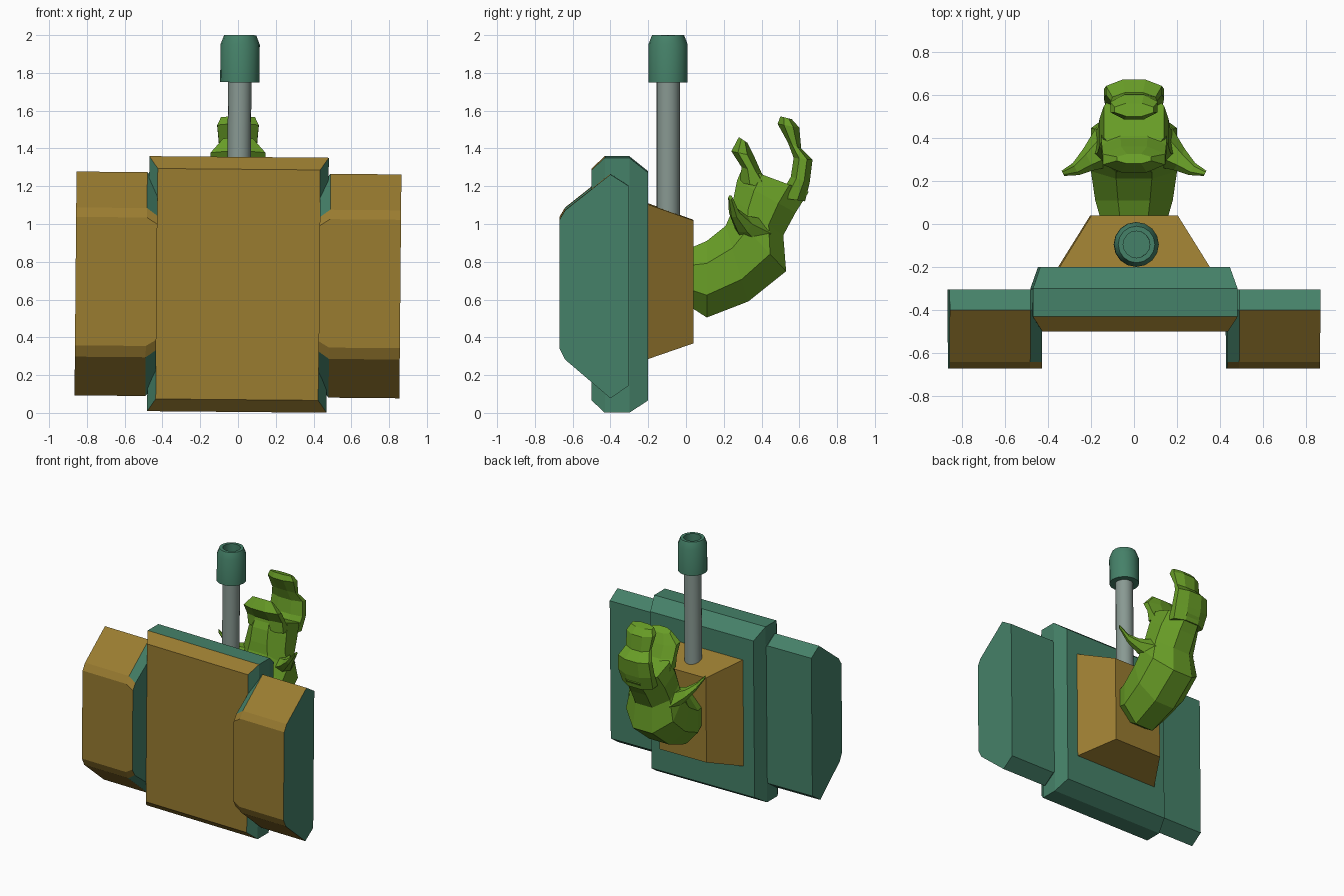
import bpy, bmesh, math
from mathutils import Matrix, Vector

if "Cube" in bpy.data.objects:
    bpy.data.objects.remove(bpy.data.objects["Cube"])


def material(name, rgb):
    m = bpy.data.materials.new(name)
    m.diffuse_color = (*rgb, 1)
    m.use_nodes = True
    m.node_tree.nodes["Principled BSDF"].inputs["Base Color"].default_value = m.diffuse_color
    return m


BROWN = material("brown", (0.32, 0.20, 0.03))
TEAL = material("dark_green", (0.06, 0.22, 0.14))
STEEL = material("grey_green", (0.25, 0.32, 0.29))
SKIN = material("leaf_green", (0.14, 0.34, 0.02))

# The whole shield leans very slightly sideways
PIVOT = Vector((0, 0, 0.7))
LEAN = (Matrix.Translation(PIVOT) @ Matrix.Rotation(0.009, 4, 'Y')
        @ Matrix.Translation(-PIVOT))


def loft(name, rings, mats, pick=None, lean=True, smooth=False):
    """Skin a list of equal-length point rings, capping both ends."""
    bm = bmesh.new()
    rows = [[bm.verts.new(p) for p in r] for r in rings]
    n = len(rows[0])
    for r0, r1 in zip(rows, rows[1:]):
        for i in range(n):
            j = (i + 1) % n
            bm.faces.new((r0[i], r0[j], r1[j], r1[i]))
    bm.faces.new(rows[0])
    bm.faces.new(rows[-1])
    bmesh.ops.recalc_face_normals(bm, faces=bm.faces)
    for f in bm.faces:
        f.normal_update()
        f.material_index = pick(f.normal) if pick else 0
    if lean:
        bm.transform(LEAN)
    me = bpy.data.meshes.new(name)
    bm.to_mesh(me)
    bm.free()
    for m in mats:
        me.materials.append(m)
    ob = bpy.data.objects.new(name, me)
    bpy.context.collection.objects.link(ob)
    if smooth:
        bpy.ops.object.select_all(action='DESELECT')
        ob.select_set(True)
        bpy.context.view_layer.objects.active = ob
        bpy.ops.object.shade_smooth_by_angle(angle=math.radians(35))
    return ob


def rect(y, hx, z0, z1):
    return [(-hx, y, z0), (hx, y, z0), (hx, y, z1), (-hx, y, z1)]


def lathe(name, profile, mats, cx=0, cy=-0.095, n=16):
    rings = [[(cx + r * math.cos(2 * math.pi * i / n),
               cy + r * math.sin(2 * math.pi * i / n), z) for i in range(n)]
             for r, z in profile]
    return loft(name, rings, mats, smooth=True)


def front_brown(nrm):
    return 0 if nrm.y < -0.6 else 1


# Centre plate with chamfered front and back rims
loft("centre_plate", [rect(-0.5, 0.43, 0.07, 1.29), rect(-0.43, 0.475, 0.005, 1.355),
                      rect(-0.3, 0.475, 0.005, 1.355), rect(-0.2, 0.44, 0.07, 1.275)],
     [BROWN, TEAL], front_brown)

# Tapered mounting block on the back
loft("back_mount", [rect(-0.21, 0.355, 0.285, 1.11), rect(0.04, 0.2, 0.37, 1.02)], [BROWN])

# Side plates: one yz profile, shortened at the inner edge
WING = [(-0.67, 1.03), (-0.64, 1.08), (-0.40, 1.27), (-0.305, 1.21),
        (-0.305, 0.15), (-0.40, 0.085), (-0.64, 0.29), (-0.67, 0.35)]
for side, label in ((-1, "left"), (1, "right")):
    rings = []
    for x, shrink in ((0.43, 0.9), (0.485, 1), (0.86, 1)):
        rings.append([(side * x, y, 0.68 + (z - 0.68) * shrink) for y, z in WING])
    loft(label + "_side_plate", rings, [BROWN, TEAL], front_brown)

# Pole and its hollow end cap
lathe("pole", [(0.062, 0.7), (0.062, 1.8)], [STEEL])
lathe("pole_cap", [(0.05, 1.75), (0.104, 1.75), (0.104, 1.95), (0.085, 2.0),
                   (0.062, 2.0), (0.062, 1.86)], [TEAL])


def creature_part(name, sections):
    """Sections are (front y, front z, back y, back z, half width)."""
    rings = []
    for ya, za, yb, zb, w in sections:
        ring = []
        for i in range(8):
            a = 2 * math.pi * (i + 0.5) / 8
            c, s = math.cos(a), math.sin(a)
            c, s = c / 0.924, s / 0.924
            ring.append((w * s, (ya + yb) / 2 + (ya - yb) / 2 * c,
                         (za + zb) / 2 + (za - zb) / 2 * c))
        rings.append(ring)
    return loft(name, rings, [SKIN], lean=False)


# Bent creature body rising from the mount
creature_part("creature_body", [
    (0.04, 0.88, 0.04, 0.55, 0.16), (0.11, 0.91, 0.11, 0.505, 0.18),
    (0.21, 0.99, 0.33, 0.59, 0.20), (0.24, 1.06, 0.53, 0.75, 0.20),
    (0.25, 1.13, 0.515, 0.94, 0.17), (0.27, 1.23, 0.58, 1.06, 0.16),
    (0.30, 1.30, 0.65, 1.17, 0.14)])

# Open jaws
creature_part("creature_lower_jaw", [
    (0.28, 1.22, 0.48, 1.18, 0.15), (0.295, 1.30, 0.40, 1.27, 0.15),
    (0.24, 1.385, 0.36, 1.36, 0.145), (0.28, 1.46, 0.325, 1.43, 0.08)])
creature_part("creature_upper_jaw", [
    (0.49, 1.14, 0.63, 1.12, 0.13), (0.555, 1.25, 0.655, 1.22, 0.14),
    (0.57, 1.35, 0.67, 1.34, 0.13), (0.54, 1.43, 0.61, 1.40, 0.10),
    (0.485, 1.53, 0.60, 1.51, 0.11), (0.50, 1.57, 0.56, 1.555, 0.09)])

# Small pointed arms on each side
ARM = [((0.13, 0.36, 0.95), 0.09), ((0.21, 0.30, 1.0), 0.05),
       ((0.27, 0.255, 1.06), 0.028), ((0.33, 0.235, 1.14), 0.012)]
for side, label in ((-1, "left"), (1, "right")):
    rings = []
    for (x, y, z), r in ARM:
        rings.append([(side * (x + 0.5 * r * math.cos(k * math.pi / 3)),
                       y + r * math.cos(k * math.pi / 3),
                       z + r * math.sin(k * math.pi / 3)) for k in range(6)])
    loft("creature_" + label + "_arm", rings, [SKIN], lean=False)
